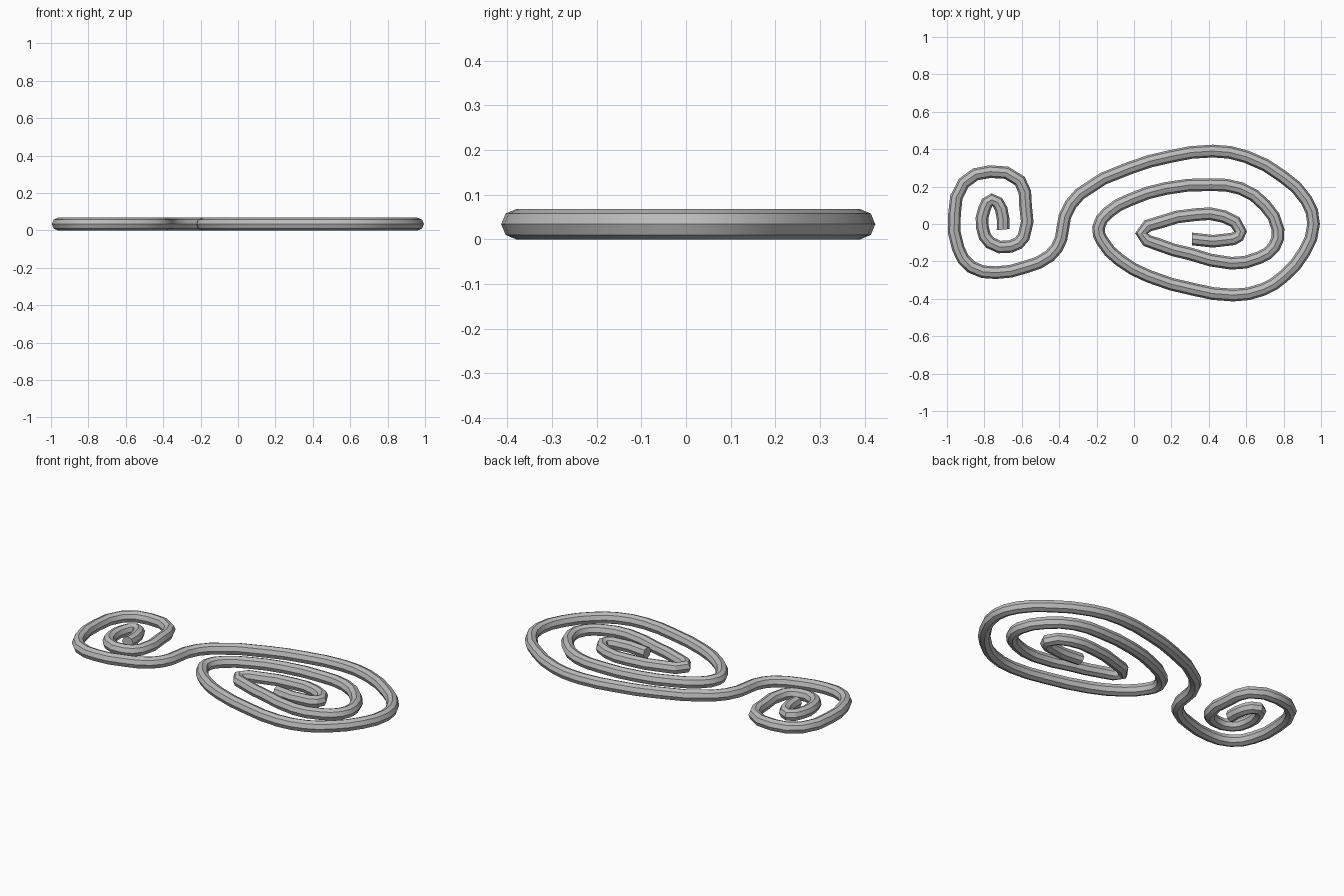
import bpy
from mathutils import Vector

# Remove the default cube only
default_cube = bpy.data.objects.get("Cube")
if default_cube:
    bpy.data.objects.remove(default_cube, do_unlink=True)

WIRE_RADIUS = 0.034
HUNDREDTH = 0.01

# Centreline of the bent rod in hundredths of a unit, from one inner end to the other
small_scroll = [(-70, -3), (-71, 8), (-76, 13), (-80, 8), (-81, -2), (-77, -10),
                (-66, -12), (-59, -7), (-58, 10), (-61, 23), (-77, 28), (-91, 22),
                (-96, 5), (-94, -13), (-87, -23), (-74, -26), (-58, -23)]
neck = [(-45, -17), (-39, -8), (-37, 4), (-29, 16)]
large_outer_turn = [(-2, 30), (19, 36), (42, 39), (60, 36), (80, 25), (92, 13), (96, 0),
                    (91, -15), (80, -28), (69, -35), (53, -38), (32, -35), (8, -28),
                    (-8, -19), (-17, -9)]
large_inner_turns = [(-19, -2), (-14, 6), (-2, 13), (17, 19), (41, 21), (57, 19), (70, 10),
                     (77, -3), (75, -12), (67, -18), (52, -21), (30, -16), (13, -11),
                     (4, -5), (14, 1), (33, 5), (48, 4), (57, -4), (53, -8), (31, -8)]


def make_material(name, colour):
    material = bpy.data.materials.new(name)
    material.use_nodes = True
    material.diffuse_color = colour
    shader = next(n for n in material.node_tree.nodes if n.type == "BSDF_PRINCIPLED")
    shader.inputs["Base Color"].default_value = colour
    return material


def make_rod(name, path, radius, material):
    """Sweep a round section along a smooth path and return it as a mesh object."""
    curve = bpy.data.curves.new(name + "_path", "CURVE")
    curve.dimensions = "3D"
    curve.resolution_u = 2
    curve.bevel_depth = radius
    curve.bevel_resolution = 2
    curve.use_fill_caps = True
    spline = curve.splines.new("BEZIER")
    spline.bezier_points.add(len(path) - 1)
    for point, (x, y) in zip(spline.bezier_points, path):
        point.co = Vector((x * HUNDREDTH, y * HUNDREDTH, radius))
        point.handle_left_type = point.handle_right_type = "AUTO"
    rod = bpy.data.objects.new(name, curve)
    bpy.context.collection.objects.link(rod)
    rod.data.materials.append(material)
    bpy.ops.object.select_all(action="DESELECT")
    bpy.context.view_layer.objects.active = rod
    rod.select_set(True)
    bpy.ops.object.convert(target="MESH")
    return bpy.context.object


# One continuous rod coiled into a small and a large scroll
steel = make_material("grey_metal", (0.5, 0.5, 0.5, 1.0))
path = small_scroll + neck + large_outer_turn + large_inner_turns
scroll = make_rod("double_scroll_rod", path, WIRE_RADIUS, steel)
bpy.ops.object.shade_smooth_by_angle(angle=0.5)
